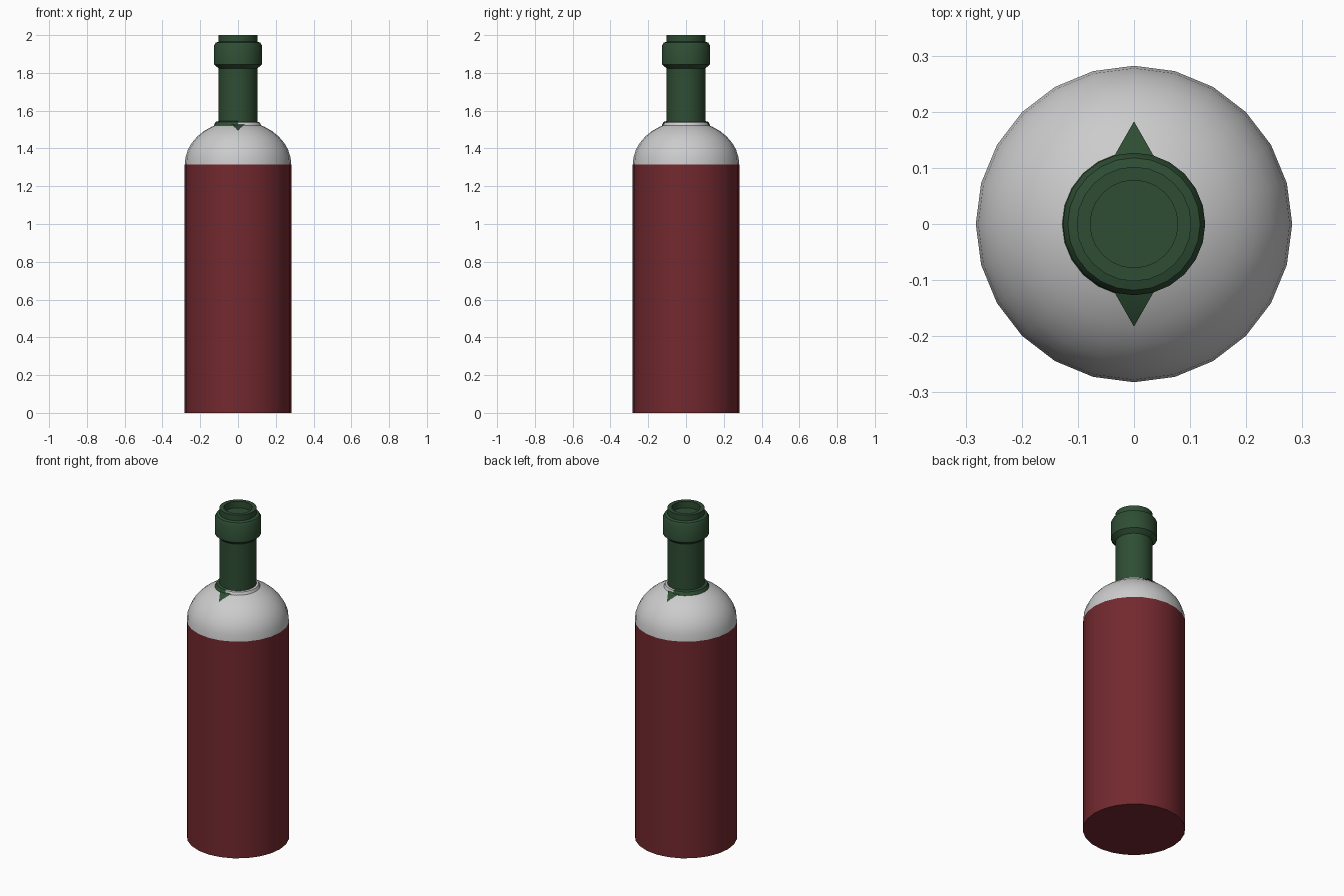
import bpy, bmesh
from math import pi, sin, cos, sqrt, radians

if "Cube" in bpy.data.objects:
    bpy.data.objects.remove(bpy.data.objects["Cube"])

SIDES = 24
R, Z_SHOULDER, DOME_H = 0.282, 1.315, 0.23


def material(name, rgb):
    m = bpy.data.materials.new(name)
    m.diffuse_color = (*rgb, 1)
    m.use_nodes = True
    m.node_tree.nodes["Principled BSDF"].inputs["Base Color"].default_value = m.diffuse_color
    return m


red = material("label_red", (0.17, 0.022, 0.028))
green = material("foil_green", (0.028, 0.075, 0.034))


def finish(name, bm, mat, angle=32):
    bmesh.ops.remove_doubles(bm, verts=bm.verts, dist=1e-5)
    me = bpy.data.meshes.new(name)
    bm.to_mesh(me)
    bm.free()
    ob = bpy.data.objects.new(name, me)
    bpy.context.collection.objects.link(ob)
    if mat:
        me.materials.append(mat)
    bpy.ops.object.select_all(action='DESELECT')
    ob.select_set(True)
    bpy.context.view_layer.objects.active = ob
    bpy.ops.object.shade_smooth_by_angle(angle=radians(angle))
    return ob


def lathe(name, profile, mat=None, start=0.0, steps=SIDES):
    """Revolve (radius, z) points, listed from bottom to top, about z."""
    bm = bmesh.new()
    angles = [start + 2 * pi * i / SIDES for i in range(steps + 1)]
    rows = [[bm.verts.new((r * cos(a), r * sin(a), z)) for a in angles] for r, z in profile]
    for lo, hi in zip(rows, rows[1:]):
        for i in range(steps):
            bm.faces.new((lo[i], lo[i + 1], hi[i + 1], hi[i]))
    bmesh.ops.remove_doubles(bm, verts=bm.verts, dist=1e-5)
    bmesh.ops.dissolve_degenerate(bm, edges=bm.edges, dist=1e-6)
    return finish(name, bm, mat)


def dome_z(r):
    return Z_SHOULDER + DOME_H * sqrt(max(0, 1 - (r / R) ** 2))


# Straight label-covered body
lathe("body", [(0, 0), (R, 0), (R, Z_SHOULDER)], red)

# Rounded shoulder with a small step up to the neck
radii = [R * cos(radians(t)) for t in range(0, 61, 10)] + [0.122]
lathe("shoulder", [(r, dome_z(r)) for r in radii] + [(0.115, 1.538), (0.1, 1.54)])

# Neck, bulging collar and recessed mouth
lathe("neck", [(0.102, 1.52), (0.102, 1.823), (0.127, 1.845), (0.127, 1.945),
               (0.118, 1.96), (0.102, 1.965), (0.102, 2.0), (0.078, 2.0),
               (0.078, 1.96), (0, 1.96)], green)

# Half skirt of foil around the -x side of the neck
lathe("foil_skirt", [(0.128, 1.522), (0.118, 1.541), (0.1, 1.545)], green,
      start=pi / 2, steps=SIDES // 2)

# Pointed foil tabs lying on the shoulder, front and back
for name, s in (("front_tab", -1), ("back_tab", 1)):
    bm = bmesh.new()
    rows = []
    for y in (0.118, 0.14, 0.162, 0.183):
        w = 0.033 * (0.183 - y) / 0.058
        rows.append([bm.verts.new((x * s, y * s, dome_z(y) + 0.004)) for x in (w, 0, -w)])
    for lo, hi in zip(rows, rows[1:]):
        for i in range(2):
            bm.faces.new((lo[i], hi[i], hi[i + 1], lo[i + 1]))
    bmesh.ops.remove_doubles(bm, verts=bm.verts, dist=1e-5)
    bmesh.ops.recalc_face_normals(bm, faces=bm.faces)
    if sum(f.normal.z for f in bm.faces) < 0:
        bmesh.ops.reverse_faces(bm, faces=bm.faces)
    finish(name, bm, green)
